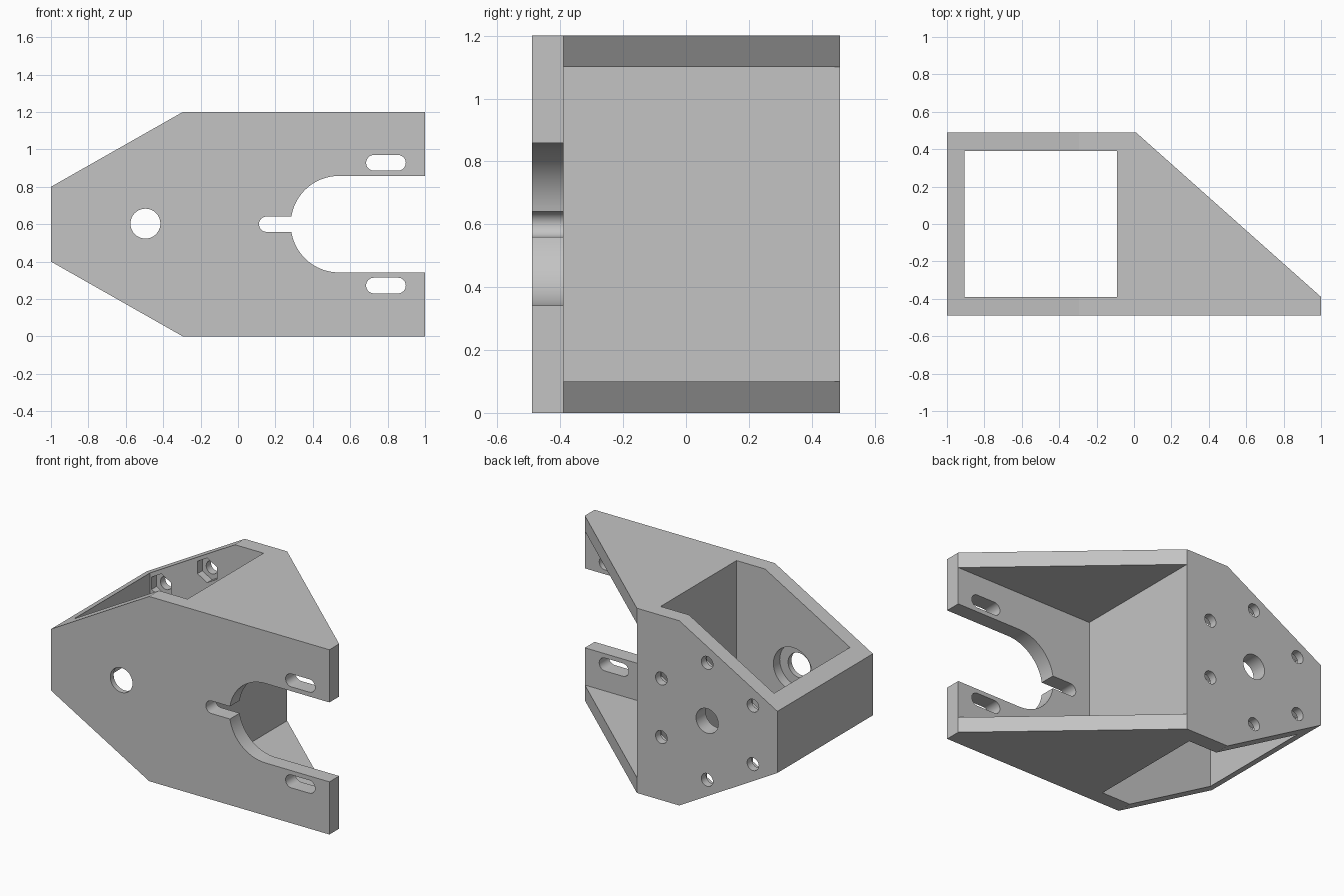
import bpy, bmesh, math

if "Cube" in bpy.data.objects:
    bpy.data.objects.remove(bpy.data.objects["Cube"])

grey = bpy.data.materials.new("plain grey")
grey.diffuse_color = (0.55, 0.55, 0.55, 1)
grey.use_nodes = True
grey.node_tree.nodes["Principled BSDF"].inputs["Base Color"].default_value = grey.diffuse_color


def prism(name, pts, lo, hi, axis="y"):
    """Extrude a closed outline along y (points are x, z) or z (points are x, y)."""
    bm = bmesh.new()
    place = (lambda p, d: (p[0], d, p[1])) if axis == "y" else (lambda p, d: (p[0], p[1], d))
    a = [bm.verts.new(place(p, lo)) for p in pts]
    b = [bm.verts.new(place(p, hi)) for p in pts]
    bm.faces.new(a)
    bm.faces.new(b[::-1])
    n = len(pts)
    for i in range(n):
        j = (i + 1) % n
        bm.faces.new((a[i], b[i], b[j], a[j]))
    bmesh.ops.recalc_face_normals(bm, faces=bm.faces)
    mesh = bpy.data.meshes.new(name)
    bm.to_mesh(mesh)
    bm.free()
    mesh.materials.append(grey)
    obj = bpy.data.objects.new(name, mesh)
    bpy.context.collection.objects.link(obj)
    return obj


def arc(cx, cz, r, start, end, steps):
    return [(cx + r * math.cos(math.radians(start + (end - start) * i / steps)),
             cz + r * math.sin(math.radians(start + (end - start) * i / steps)))
            for i in range(steps + 1)]


def circle(cx, cz, r, n=40, start=90):
    return arc(cx, cz, r, start, start + 360, n)[:-1]


def rect(x0, x1, y0, y1):
    return [(x0, y0), (x1, y0), (x1, y1), (x0, y1)]


def cut(name, pts, lo, hi, axis="y"):
    cutter = prism(name, pts, lo, hi, axis)
    cutter.hide_render = True
    mod = bracket.modifiers.new(name, "BOOLEAN")
    mod.operation = "DIFFERENCE"
    mod.solver = "EXACT"
    mod.object = cutter
    bpy.context.view_layer.objects.active = bracket
    bpy.ops.object.modifier_apply(modifier=name)
    bpy.data.objects.remove(cutter)


# Solid block with the two sloped corners
bracket = prism("motor_bracket",
                [(-1, 0.4), (-0.295, 0), (1, 0), (1, 1.2), (-0.295, 1.2), (-1, 0.8)],
                -0.49, 0.49)

# Hollow housing, open above and below
cut("housing_window", rect(-0.905, -0.09, -0.39, 0.39), -0.2, 1.4, "z")
# Space between the upper and lower gussets
cut("gusset_gap", [(0.01, 0.1), (1.2, 0.1), (1.2, 1.1), (0.01, 1.1)], -0.39, 0.7)
# Sloped gusset edges
cut("gusset_slope", [(0.01, 0.49), (1, -0.39), (1.2, -0.39), (1.2, 0.7), (0.01, 0.7)],
    -0.2, 1.4, "z")

# Wide mouth with a rounded throat and narrow slot in the front plate
r, s = 0.258, 0.041
a = math.degrees(math.asin(s / r))
mouth = ([(1.2, 0.6 + r)] + arc(0.54, 0.6, r, 90, 180 - a, 24)
         + arc(0.153, 0.6, s, 90, 270, 16)
         + arc(0.54, 0.6, r, 180 + a, 270, 24) + [(1.2, 0.6 - r)])
cut("mouth", mouth, -0.6, -0.3)

# Adjustment slots, one on each arm
for z in (0.272, 0.928):
    slot = arc(0.727, z, 0.042, 90, 270, 16) + arc(0.855, z, 0.042, -90, 90, 16)
    cut("arm_slot", slot, -0.6, -0.3)

# Shaft hole through both plates, with a bearing recess inside the front plate
cut("shaft_hole", circle(-0.495, 0.603, 0.08), -0.6, 0.6)
cut("bearing_recess", circle(-0.495, 0.603, 0.14, 48), -0.455, -0.3)

# Six bolt holes with hexagonal nut recesses inside the back plate
for x, z in circle(-0.495, 0.6, 0.38, 6):
    cut("bolt_hole", circle(x, z, 0.042, 24), 0.3, 0.6)
    cut("nut_recess", circle(x, z, 0.08, 6), 0.35, 0.44)

bpy.ops.object.select_all(action="DESELECT")
bracket.select_set(True)
bpy.context.view_layer.objects.active = bracket
bpy.ops.object.shade_smooth_by_angle(angle=math.radians(25))
